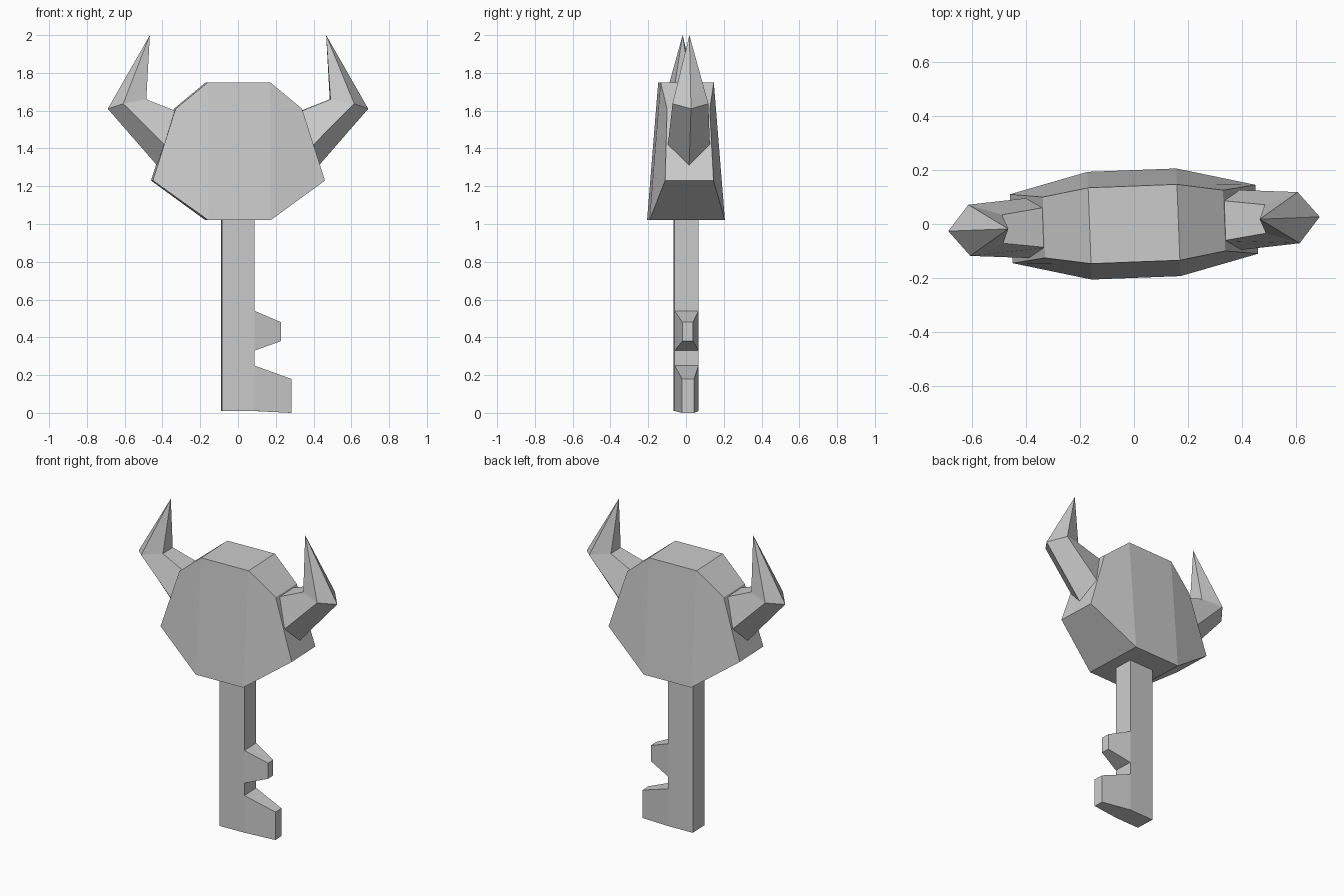
import bpy, bmesh, math

if "Cube" in bpy.data.objects:
    bpy.data.objects.remove(bpy.data.objects["Cube"])

TURN = math.radians(2.2)  # the whole model is turned slightly about z


def make(name, verts, faces, mirror=False):
    mesh = bpy.data.meshes.new(name)
    mesh.from_pydata(verts, [], faces)
    bm = bmesh.new()
    bm.from_mesh(mesh)
    bmesh.ops.recalc_face_normals(bm, faces=bm.faces)
    bm.to_mesh(mesh)
    bm.free()
    obj = bpy.data.objects.new(name, mesh)
    bpy.context.collection.objects.link(obj)
    obj.rotation_euler.z = TURN
    if mirror:
        mod = obj.modifiers.new("Mirror", "MIRROR")
        mod.use_mirror_merge = False
    return obj


def slab(name, outline, panels):
    """Outline of (x, z, half depth), closed by matching front and back panels."""
    n = len(outline)
    verts = [(x, -d, z) for x, z, d in outline] + [(x, d, z) for x, z, d in outline]
    faces = [(i, (i + 1) % n, (i + 1) % n + n, i + n) for i in range(n)]
    faces += panels + [tuple(i + n for i in reversed(p)) for p in panels]
    return make(name, verts, faces)


# Key head: faceted block, thicker towards the bottom
half = [(0.165, 1.02, 0.20), (0.456, 1.23, 0.128), (0.335, 1.61, 0.113), (0.165, 1.75, 0.141)]
head = half + [(-x, z, d) for x, z, d in reversed(half)]
slab("key_head", head, [(0, 1, 2, 3), (0, 3, 4, 7), (4, 5, 6, 7)])

# Key shaft with its two tapered teeth
D = 0.063
shaft = [(-0.088, 0.01, D), (0.086, 0.01, D), (0.281, 0.0, 0.032), (0.281, 0.18, 0.032),
         (0.086, 0.25, D), (0.086, 0.33, D), (0.227, 0.38, 0.028), (0.227, 0.48, 0.028),
         (0.086, 0.54, D), (0.086, 1.025, D), (-0.088, 1.025, D)]
slab("key_shaft_and_teeth", shaft,
     [(0, 1, 4, 5, 8, 9, 10), (1, 2, 3, 4), (5, 6, 7, 8)])


# Horns: five-sided section, bent at the elbow and drawn to a point
def section(inner, side, outer):
    (xi, yi, zi), (xs, ys, zs), (xo, zo) = inner, side, outer
    return [(xi, -yi, zi), (xs, -ys, zs), (xo, 0, zo), (xs, ys, zs), (xi, yi, zi)]


root = section((0.325, 0.075, 1.595), (0.385, 0.112, 1.41), (0.42, 1.30))
elbow = section((0.488, 0.053, 1.66), (0.612, 0.095, 1.637), (0.69, 1.61))
verts = root + elbow + [(0.467, 0, 2.0)]
faces = [tuple(range(5))]
for i in range(5):
    j = (i + 1) % 5
    faces += [(i, j, j + 5, i + 5), (i + 5, j + 5, 10)]
make("horns", verts, faces, mirror=True)
